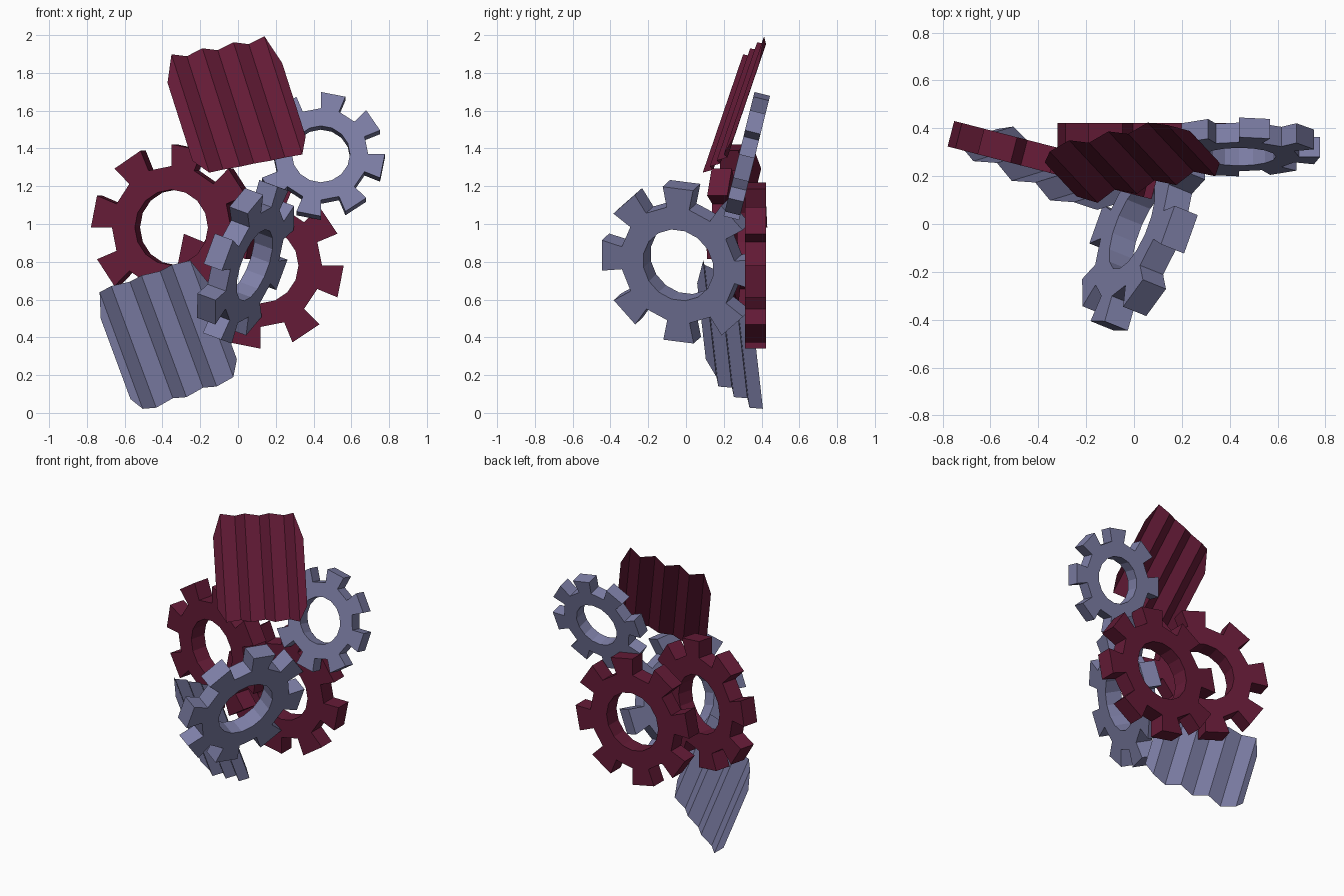
import bpy
import bmesh
from math import radians, cos, sin, pi
from mathutils import Matrix, Vector

if "Cube" in bpy.data.objects:
    bpy.data.objects.remove(bpy.data.objects["Cube"])


def material(name, rgb):
    m = bpy.data.materials.new(name)
    m.diffuse_color = (*rgb, 1)
    m.use_nodes = True
    m.node_tree.nodes["Principled BSDF"].inputs["Base Color"].default_value = m.diffuse_color
    return m


RED = material("dark red", (0.13, 0.011, 0.038))
BLUE = material("slate blue", (0.205, 0.21, 0.38))


def finish(name, bm, mat):
    bmesh.ops.recalc_face_normals(bm, faces=bm.faces)
    mesh = bpy.data.meshes.new(name)
    bm.to_mesh(mesh)
    bm.free()
    mesh.materials.append(mat)
    ob = bpy.data.objects.new(name, mesh)
    bpy.context.collection.objects.link(ob)
    return ob


def rot(angle, axis):
    return Matrix.Rotation(radians(angle), 4, axis)


def gear(name, mat, loc, rotation, scale=1.0):
    """16-sided ring with every second outer face drawn out into a tooth."""
    n, hole, body, tip, half = 16, 0.2, 0.325, 0.44, 0.055
    bm = bmesh.new()

    def ring(r):
        return [[bm.verts.new((r * cos(2 * pi * i / n), r * sin(2 * pi * i / n), z))
                 for i in range(n)] for z in (-half, half)]

    a, b, c = ring(hole), ring(body), ring(tip)
    for i in range(n):
        j = (i + 1) % n
        tooth = i % 2 == 1
        bm.faces.new((a[0][i], a[0][j], a[1][j], a[1][i]))
        for s in (0, 1):
            bm.faces.new((a[s][i], a[s][j], b[s][j], b[s][i]))
            if tooth:
                bm.faces.new((b[s][i], b[s][j], c[s][j], c[s][i]))
        if tooth:
            bm.faces.new((c[0][i], c[0][j], c[1][j], c[1][i]))
            for k in (i, j):
                bm.faces.new((b[0][k], c[0][k], c[1][k], b[1][k]))
        else:
            bm.faces.new((b[0][i], b[0][j], b[1][j], b[1][i]))
    ob = finish(name, bm, mat)
    ob.matrix_world = Matrix.Translation(loc) @ rotation @ Matrix.Scale(scale, 4)
    return ob


def ridged_plate(name, mat, origin, step, down, crest, ends):
    """Folded sheet: ridges run along 'down', folds advance by 'step'.
    'crest' is 0 or 1: which columns stand forward and reach further."""
    o, s, d = Vector(origin), Vector(step), Vector(down)
    back = s.cross(d).normalized()
    # columns: position across, top, bottom, depth
    cols = [(ends[0], 0.2, 0.89, 0.015)]
    for k in range(7):
        high = k % 2 == crest
        ext = 0.022 if high else 0.0
        cols.append((k, -ext, 1 + ext, 0.0 if high else 0.036))
    cols.append((ends[1], 0.22, 0.87, 0.015))
    bm = bmesh.new()
    rows = [[bm.verts.new(o + s * k + d * v + back * depth) for v in (top, bot)]
            for k, top, bot, depth in cols]
    for p, q in zip(rows, rows[1:]):
        bm.faces.new((p[0], p[1], q[1], q[0]))
    return finish(name, bm, mat)


# Gears
gear("red_gear_right", RED, (0.12, 0.3675, 0.78), rot(90, 'X'))
gear("red_gear_left", RED, (-0.339, 0.267, 0.982), rot(-14.5, 'Z') @ rot(90, 'X'))
gear("blue_gear_large", BLUE, (0.04, -0.022, 0.80),
     rot(-22, 'Z') @ rot(109, 'Y') @ rot(4, 'Z'))
gear("blue_gear_small", BLUE, (0.439, 0.322, 1.36), rot(76, 'X'), 0.77)

# Ridged plates
ridged_plate("red_ridged_plate", RED, (-0.348, 0.298, 1.885),
             (0.082, 0.0185, 0.016), (0.192, -0.205, -0.60), 0, (-0.75, 6.6))
ridged_plate("blue_ridged_plate", BLUE, (-0.746, 0.305, 0.63),
             (0.08, -0.041, 0.028), (0.228, 0.07, -0.617), 1, (-0.4, 6.7))
